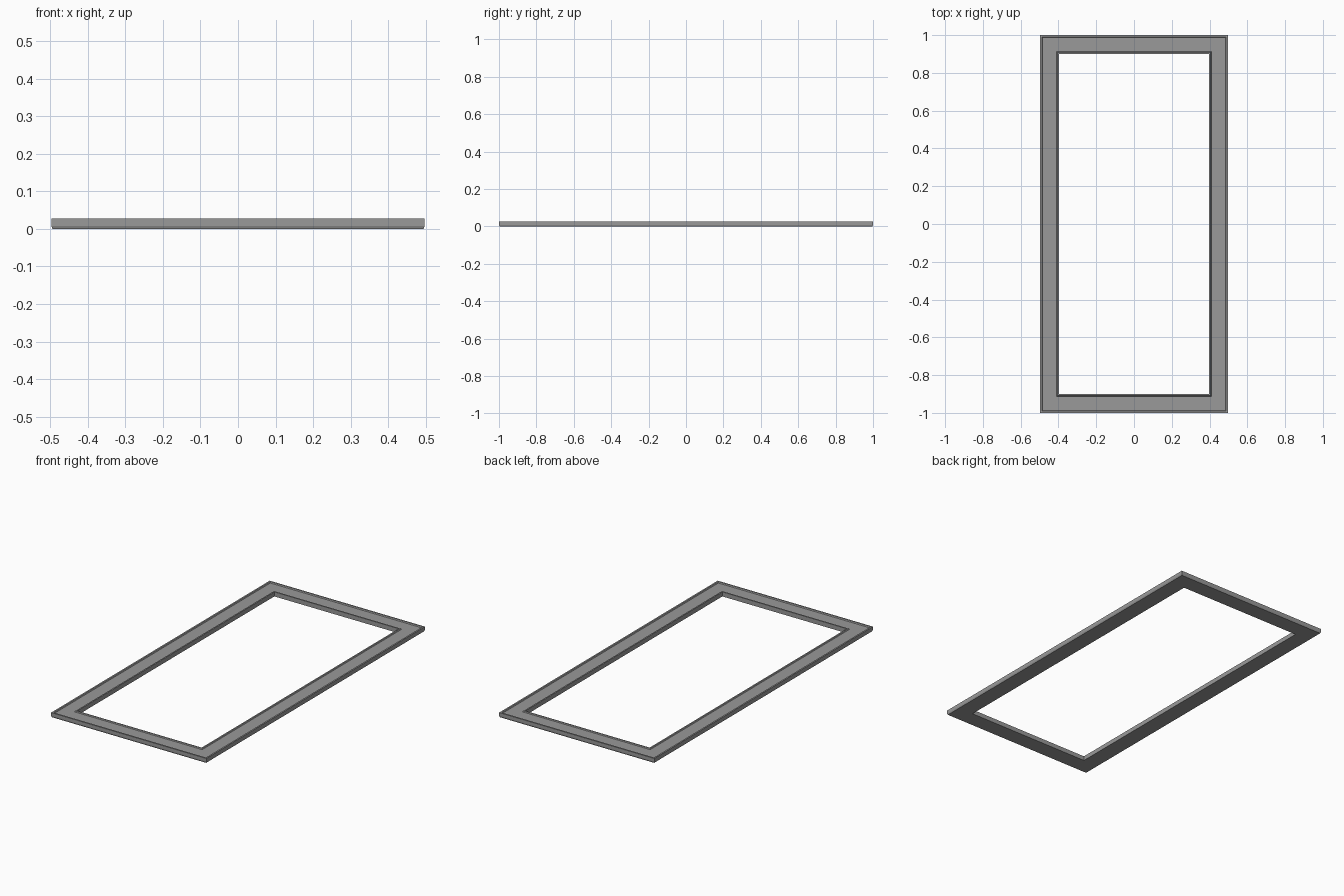
import bpy, bmesh

if "Cube" in bpy.data.objects:
    bpy.data.objects.remove(bpy.data.objects["Cube"])

# Outer half sizes of the frame
HX, HY = 0.497, 1.0

# Cross-section: (inset from the outer edge, height), with raised lips on both edges
PROFILE = [(0.003, 0.0), (0.0, 0.008), (0.0, 0.027), (0.009, 0.027),
           (0.012, 0.021), (0.088, 0.021), (0.091, 0.026), (0.099, 0.026),
           (0.099, 0.0)]


def mitred_frame(name, profile):
    """Sweep a closed profile around a rectangle with mitred corners."""
    bm = bmesh.new()
    rings = []
    for sx, sy in ((-1, -1), (1, -1), (1, 1), (-1, 1)):
        rings.append([bm.verts.new((sx * (HX - d), sy * (HY - d), z))
                      for d, z in profile])
    n = len(profile)
    for i in range(4):
        a, b = rings[i], rings[(i + 1) % 4]
        for j in range(n):
            k = (j + 1) % n
            bm.faces.new((a[j], b[j], b[k], a[k]))
    bmesh.ops.recalc_face_normals(bm, faces=bm.faces)
    mesh = bpy.data.meshes.new(name)
    bm.to_mesh(mesh)
    bm.free()
    obj = bpy.data.objects.new(name, mesh)
    bpy.context.collection.objects.link(obj)
    return obj


# Rectangular frame in dark grey
frame = mitred_frame("frame", PROFILE)
dark_grey = bpy.data.materials.new("dark_grey")
dark_grey.diffuse_color = (0.32, 0.32, 0.32, 1.0)
dark_grey.use_nodes = True
dark_grey.node_tree.nodes["Principled BSDF"].inputs["Base Color"].default_value = dark_grey.diffuse_color
frame.data.materials.append(dark_grey)
